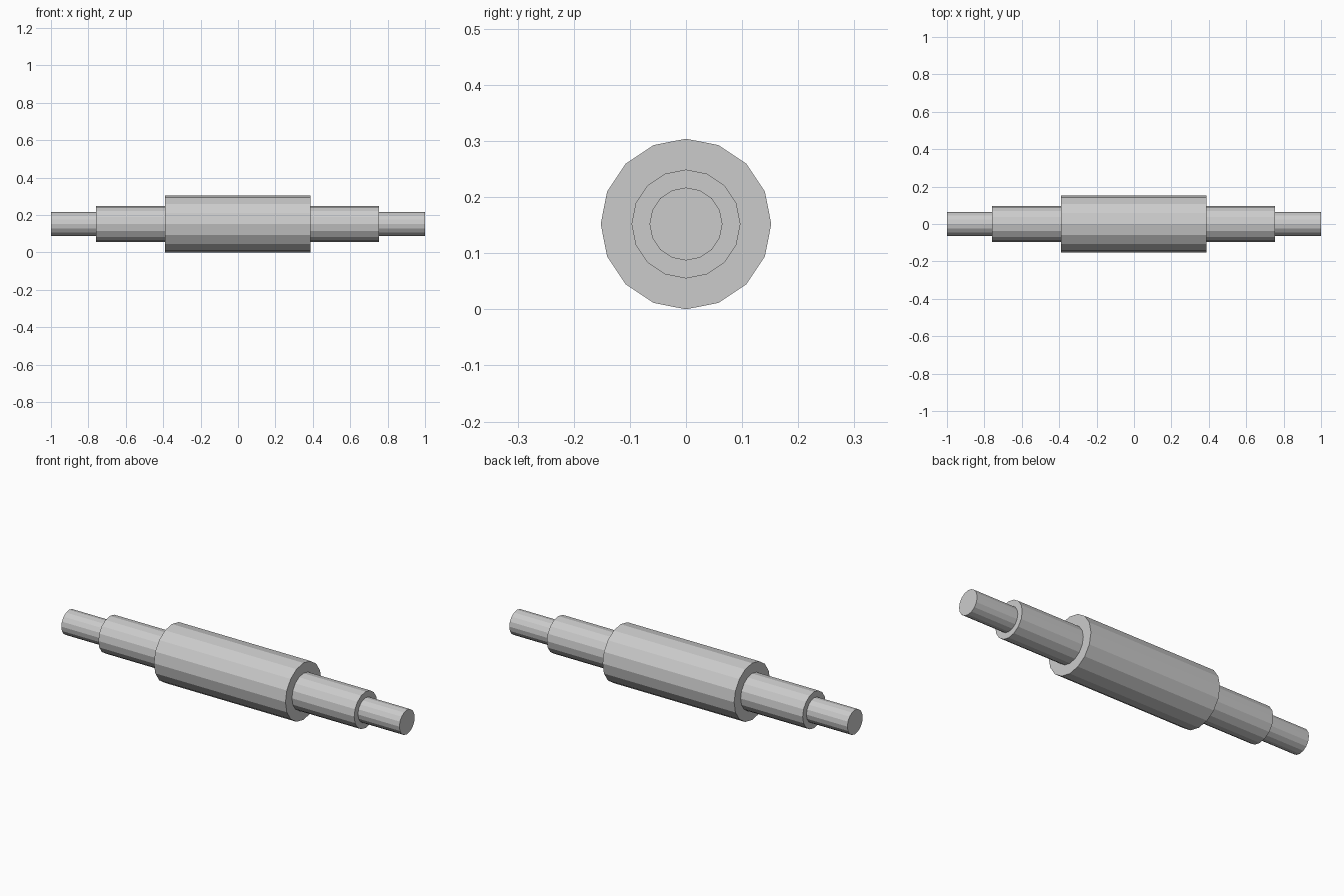
import bpy, bmesh
from math import sin, cos, pi

if "Cube" in bpy.data.objects:
    bpy.data.objects.remove(bpy.data.objects["Cube"])

SIDES = 16
AXIS_Z = 0.152

# Stepped profile along the axis: (x, radius)
profile = [
    (-1.0, 0.065), (-0.758, 0.065),
    (-0.758, 0.097), (-0.391, 0.097),
    (-0.391, 0.152), (0.387, 0.152),
    (0.387, 0.097), (0.755, 0.097),
    (0.755, 0.065), (1.0, 0.065),
]

# Revolve the profile around x, with a corner pointing straight up
bm = bmesh.new()
rings = [[bm.verts.new((x, r * sin(2 * pi * i / SIDES), r * cos(2 * pi * i / SIDES)))
          for i in range(SIDES)] for x, r in profile]
for a, b in zip(rings, rings[1:]):
    for i in range(SIDES):
        j = (i + 1) % SIDES
        bm.faces.new((a[i], a[j], b[j], b[i]))

# Flat end caps
bm.faces.new(rings[0])
bm.faces.new(rings[-1])
bmesh.ops.recalc_face_normals(bm, faces=bm.faces[:])

mesh = bpy.data.meshes.new("stepped_shaft")
bm.to_mesh(mesh)
bm.free()
shaft = bpy.data.objects.new("stepped_shaft", mesh)
shaft.location.z = AXIS_Z
bpy.context.collection.objects.link(shaft)
